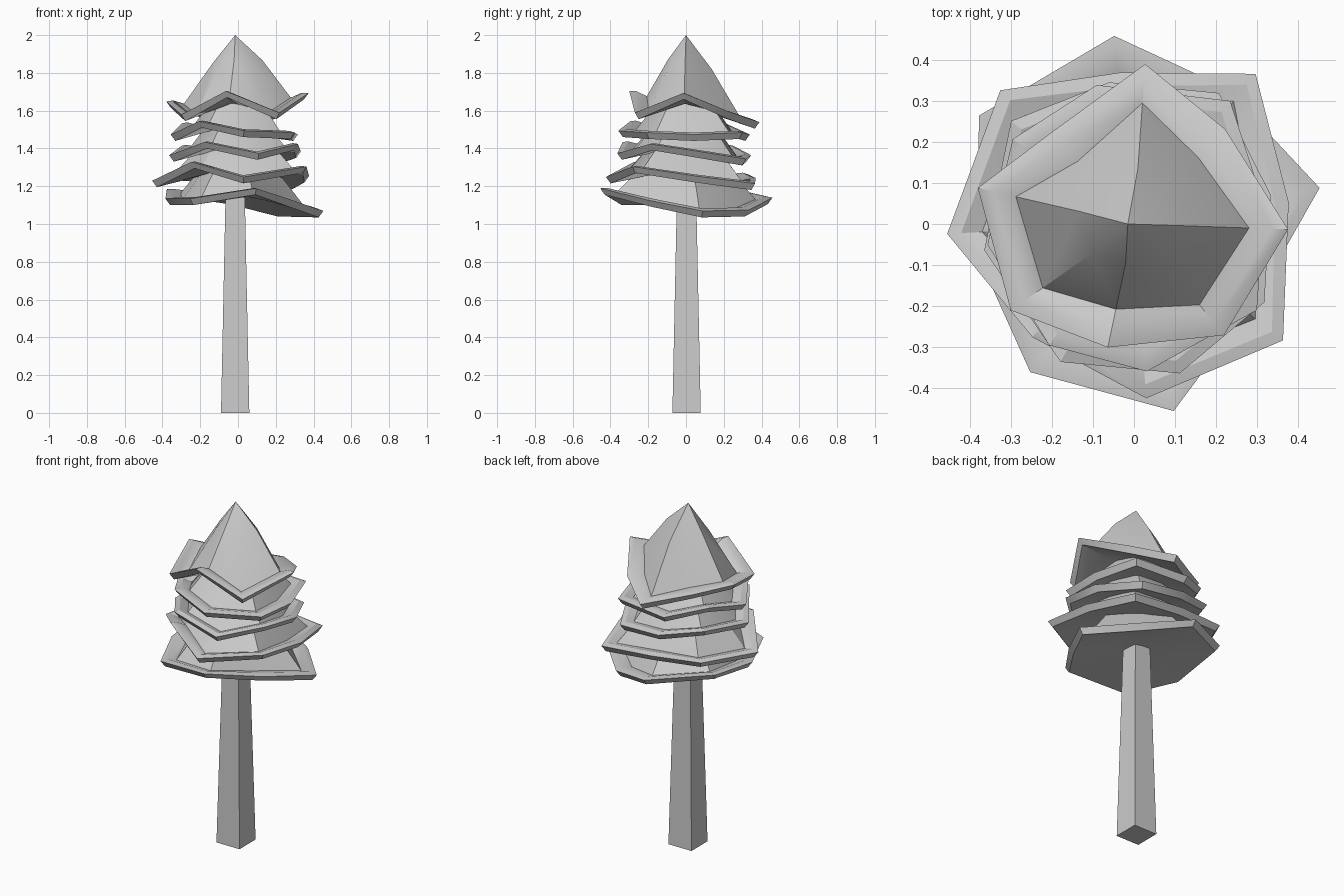
import bpy, bmesh, math

if "Cube" in bpy.data.objects:
    bpy.data.objects.remove(bpy.data.objects["Cube"])

CX = -0.015


def finish(bm, name, smooth=False):
    bmesh.ops.recalc_face_normals(bm, faces=bm.faces[:])
    me = bpy.data.meshes.new(name)
    bm.to_mesh(me)
    bm.free()
    ob = bpy.data.objects.new(name, me)
    bpy.context.collection.objects.link(ob)
    if smooth:
        bpy.ops.object.select_all(action='DESELECT')
        ob.select_set(True)
        bpy.context.view_layer.objects.active = ob
        bpy.ops.object.shade_smooth_by_angle(angle=math.radians(30))
    return ob


def bridge(bm, a, b):
    n = len(a)
    for i in range(n):
        j = (i + 1) % n
        bm.faces.new((a[i], a[j], b[j], b[i]))


def fan(bm, ring, tip):
    v = bm.verts.new(tip)
    for i in range(len(ring)):
        bm.faces.new((ring[i], ring[(i + 1) % len(ring)], v))


# Foliage tier: eight-cornered cone with a wavy, turned-out, rounded brim
def tier(name, corners, apex, rim):
    zm = sum(c[2] for c in corners) / len(corners)
    bm = bmesh.new()

    def ring(f):
        out = []
        for a, r, z in corners:
            rr, zz = f(r, z)
            t = math.radians(a)
            out.append(bm.verts.new((rr * math.cos(t), rr * math.sin(t), zz)))
        return out

    def z_in(z):
        return z - 0.012 - 0.25 * (z - zm)

    rings = [
        ring(lambda r, z: (0.46 * (r - rim), z_in(z) * 0.4 + apex * 0.6)),
        ring(lambda r, z: (r - rim, z_in(z))),
        ring(lambda r, z: (r - 0.4 * rim, z + 0.002 - 0.1 * (z - zm))),
        ring(lambda r, z: (r, z - 0.006)),
        ring(lambda r, z: (r - 0.025, z - 0.04)),
        ring(lambda r, z: (0.5 * r, zm - 0.01 + 0.3 * (z - zm))),
    ]
    fan(bm, rings[0], (CX, 0, apex))
    for a, b in zip(rings, rings[1:]):
        bridge(bm, a, b)
    fan(bm, rings[-1], (CX, 0, zm + 0.01))
    finish(bm, name, True)


# Trunk: tapered square post
bm = bmesh.new()
rings = []
for h, z in ((0.075, 0), (0.049, 1.25)):
    rings.append([bm.verts.new((CX + h * x, 0.003 + h * y, z))
                  for x, y in ((-1, -1), (1, -1), (1, 1), (-1, 1))])
bridge(bm, *rings)
for r in rings:
    bm.faces.new(r)
finish(bm, "trunk")

# Corners are (angle, radius, height)
tier("foliage_bottom", [(-78, .465, 1.195), (-33, .35, 1.13), (11, .46, 1.075), (56, .40, 1.08),
                        (96, .46, 1.145), (145, .46, 1.19), (190, .39, 1.14), (235, .44, 1.14)], 1.50, .09)
tier("foliage_low", [(-86, .425, 1.255), (-38, .46, 1.31), (8, .38, 1.26), (51, .47, 1.22),
                     (95, .37, 1.25), (135, .46, 1.27), (183, .455, 1.235), (228, .37, 1.335)], 1.60, .085)
tier("foliage_middle", [(-73, .38, 1.38), (-31, .37, 1.43), (12, .34, 1.39), (57, .38, 1.35),
                        (100, .35, 1.37), (140, .39, 1.42), (190, .37, 1.37), (242, .38, 1.44)], 1.70, .08)
tier("foliage_high", [(-85, .36, 1.50), (-35, .365, 1.49), (8, .32, 1.48), (52, .38, 1.49),
                      (105, .35, 1.48), (145, .36, 1.54), (188, .36, 1.48), (235, .36, 1.55)], 1.80, .085)
tier("foliage_top", [(-102, .307, 1.71), (-51, .348, 1.595), (-2, .375, 1.70), (46, .32, 1.60),
                     (86, .39, 1.545), (132, .30, 1.60), (167, .39, 1.655), (215, .366, 1.585)], 2.0, .095)
